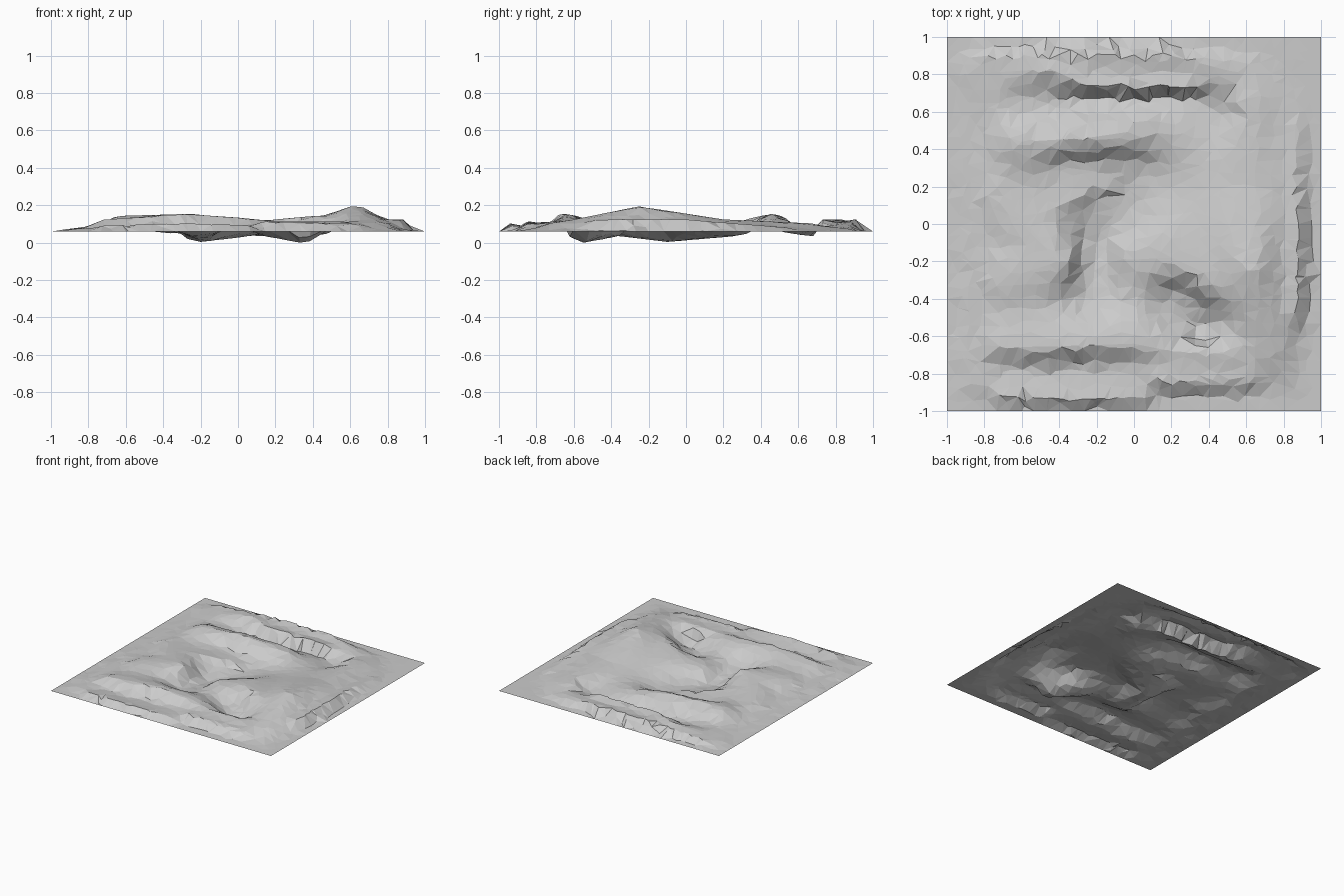
import bpy
import random
from mathutils import Vector
from mathutils.geometry import delaunay_2d_cdt, intersect_point_line

cube = bpy.data.objects.get("Cube")
if cube:
    bpy.data.objects.remove(cube)

random.seed(4)
BASE = 0.065
CELLS = 30

# Crest and trough lines of the land: each point is x, y, height
north_crest = [(-.78, .9, .1), (-.3, .91, .13), (.2, .9, .13), (.58, .8, .09)]
north_cliff_top = [(-.9, .8, .08), (-.45, .83, .13), (-.25, .74, .13), (.3, .73, .13)]
north_trough = [(-.6, .66, .08), (-.2, .67, .04), (.3, .68, .04), (.45, .6, .05)]
middle_ridge = [(-.6, .44, .15), (-.25, .46, .16), (.02, .5, .13)]
middle_floor = [(-.35, .3, .08), (.02, .25, .04), (-.2, -.1, .01), (-.22, -.35, .04)]
west_ridge = [(-.7, .15, .11), (-.55, -.05, .13), (-.4, -.2, .15), (-.65, -.28, .13)]
east_ridge = [(.6, .65, .11), (.65, .2, .13), (.62, -.25, .2), (.7, -.6, .13)]
east_rim = [(.86, .5, .09), (.88, 0, .13), (.87, -.45, .13)]
saddle = [(0, -.19, .1), (.2, -.18, .13), (.42, -.28, .15)]
pit = [(.22, -.42, .03), (.36, -.58, 0)]
south_ridge = [(-.7, -.66, .13), (-.3, -.65, .16), (0, -.64, .14), (.2, -.68, .12), (.55, -.7, .12)]
south_trough = [(-.7, -.79, .08), (0, -.78, .09)]
south_rim = [(-.7, -.92, .1), (-.3, -.94, .11), (.05, -.92, .1)]
south_step = [(.15, -.84, .12), (.6, -.83, .11)]
west_edge = [(-.9, .5, .07), (-.88, -.2, .08), (-.9, -.85, .08)]

lines = [north_crest, north_cliff_top, north_trough, middle_ridge, middle_floor,
         west_ridge, east_ridge, east_rim, saddle, pit, south_ridge,
         south_trough, south_rim, south_step, west_edge]

# Level ground around the outside
border = [(-.97, -.975), (.96, -.975), (.96, .96), (-.97, .96), (-.97, -.975)]
lines.append([(x, y, BASE) for x, y in border])
lines.append([(.15, -.92, BASE), (.7, -.92, BASE)])
lines.append([(.75, .9, BASE), (.9, .75, BASE)])


def line_sample(p, line):
    """Distance to the line, and its height at the nearest point."""
    best = None
    for a, b in zip(line, line[1:]):
        a, b = Vector(a), Vector(b)
        t = intersect_point_line(p, a.xy, b.xy)[1]
        q = a.lerp(b, min(max(t, 0), 1))
        d = (q.xy - p).length
        if best is None or d < best[0]:
            best = (d, q.z)
    return best


def height(p):
    if abs(p.x) > .97 or abs(p.y) > .97:
        return BASE
    total = weight = 0
    for line in lines:
        d, z = line_sample(p, line)
        w = 1 / (d + .015) ** 3
        total += w * z
        weight += w
    return total / weight


# Irregular scatter of points, square at the outline
points = []
for i in range(CELLS + 1):
    for j in range(CELLS + 1):
        p = Vector((i, j)) * (2 / CELLS) - Vector((1, 1))
        if 0 < i < CELLS and 0 < j < CELLS:
            p += Vector((random.uniform(-1, 1), random.uniform(-1, 1))) * (.7 / CELLS)
        points.append(p)

# Extra points keep crests and troughs crisp
for line in lines:
    for a, b in zip(line, line[1:]):
        for k in range(5):
            points.append(Vector(a).lerp(Vector(b), k / 5).xy)

verts, _, faces, *_ = delaunay_2d_cdt(points, [], [], 0, .008)
mesh = bpy.data.meshes.new("terrain")
mesh.from_pydata([(p.x, p.y, height(p)) for p in verts], [], faces)
mesh.update()
terrain = bpy.data.objects.new("terrain", mesh)
bpy.context.collection.objects.link(terrain)

# Settle the lowest point on the ground
low = min(v.co.z for v in mesh.vertices)
for v in mesh.vertices:
    v.co.z -= low

stone = bpy.data.materials.new("light grey stone")
stone.use_nodes = True
grey = (.6, .6, .6, 1)
stone.diffuse_color = grey
stone.node_tree.nodes["Principled BSDF"].inputs["Base Color"].default_value = grey
mesh.materials.append(stone)
